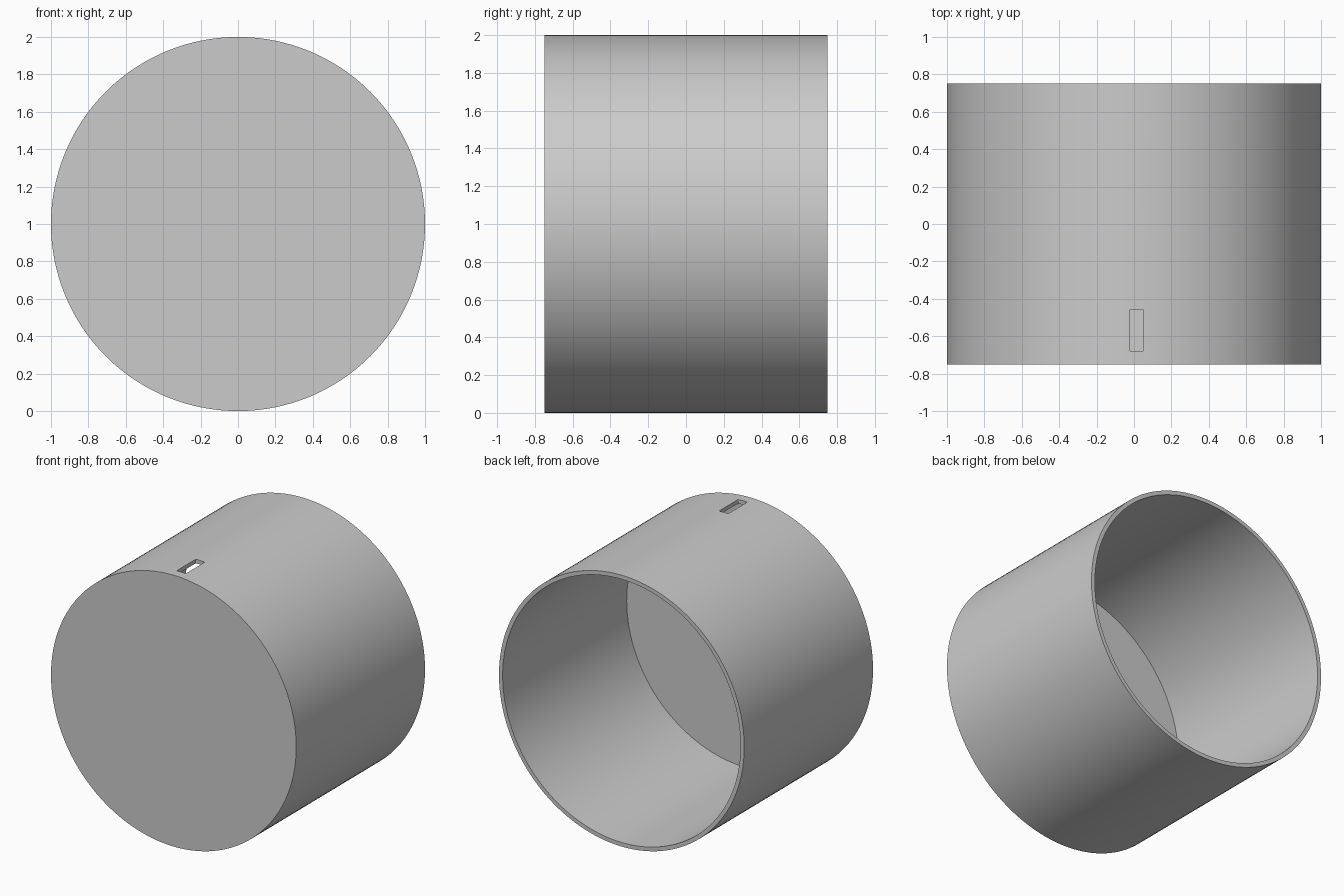
import bpy, bmesh, math
from mathutils import Matrix

cube = bpy.data.objects.get("Cube")
if cube:
    bpy.data.objects.remove(cube, do_unlink=True)

RADIUS, HALF_DEPTH = 1.0, 0.75
WALL, FRONT = 0.03, 0.055
SIDES = 128

grey = bpy.data.materials.new("plain grey")
grey.use_nodes = True
colour = (0.6, 0.6, 0.6, 1)
grey.diffuse_color = colour
grey.node_tree.nodes["Principled BSDF"].inputs["Base Color"].default_value = colour


def make_object(name, bm):
    bmesh.ops.recalc_face_normals(bm, faces=bm.faces)
    mesh = bpy.data.meshes.new(name)
    bm.to_mesh(mesh)
    bm.free()
    mesh.materials.append(grey)
    obj = bpy.data.objects.new(name, mesh)
    bpy.context.collection.objects.link(obj)
    return obj


# Cup lying on its side: closed front, open back
bm = bmesh.new()
rings = []
for radius, y in [(RADIUS, -HALF_DEPTH), (RADIUS, HALF_DEPTH),
                  (RADIUS - WALL, HALF_DEPTH), (RADIUS - WALL, FRONT - HALF_DEPTH)]:
    angles = [math.tau * i / SIDES for i in range(SIDES)]
    rings.append([bm.verts.new((radius * math.cos(a), y, RADIUS + radius * math.sin(a)))
                  for a in angles])
for a, b in zip(rings, rings[1:]):
    for i in range(SIDES):
        j = (i + 1) % SIDES
        bm.faces.new((a[i], a[j], b[j], b[i]))
bm.faces.new(rings[0])
bm.faces.new(rings[-1])
cup = make_object("cup_shell", bm)

# Small rounded slot through the top wall
bm = bmesh.new()
bmesh.ops.create_cube(bm, size=1, matrix=Matrix.Translation((0.013, -0.568, 2.0))
                      @ Matrix.Diagonal((0.075, 0.222, 0.3, 1)))
uprights = [e for e in bm.edges if abs(e.verts[0].co.z - e.verts[1].co.z) > 0.1]
bmesh.ops.bevel(bm, geom=uprights, offset=0.006, segments=3, profile=0.5, affect='EDGES')
cutter = make_object("slot_cutter", bm)
cutter.hide_render = True

cut = cup.modifiers.new("slot", 'BOOLEAN')
cut.operation = 'DIFFERENCE'
cut.solver = 'EXACT'
cut.object = cutter
bpy.ops.object.select_all(action='DESELECT')
cup.select_set(True)
bpy.context.view_layer.objects.active = cup
bpy.ops.object.modifier_apply(modifier=cut.name)
bpy.data.objects.remove(cutter, do_unlink=True)
bpy.ops.object.shade_smooth_by_angle(angle=math.radians(30))
